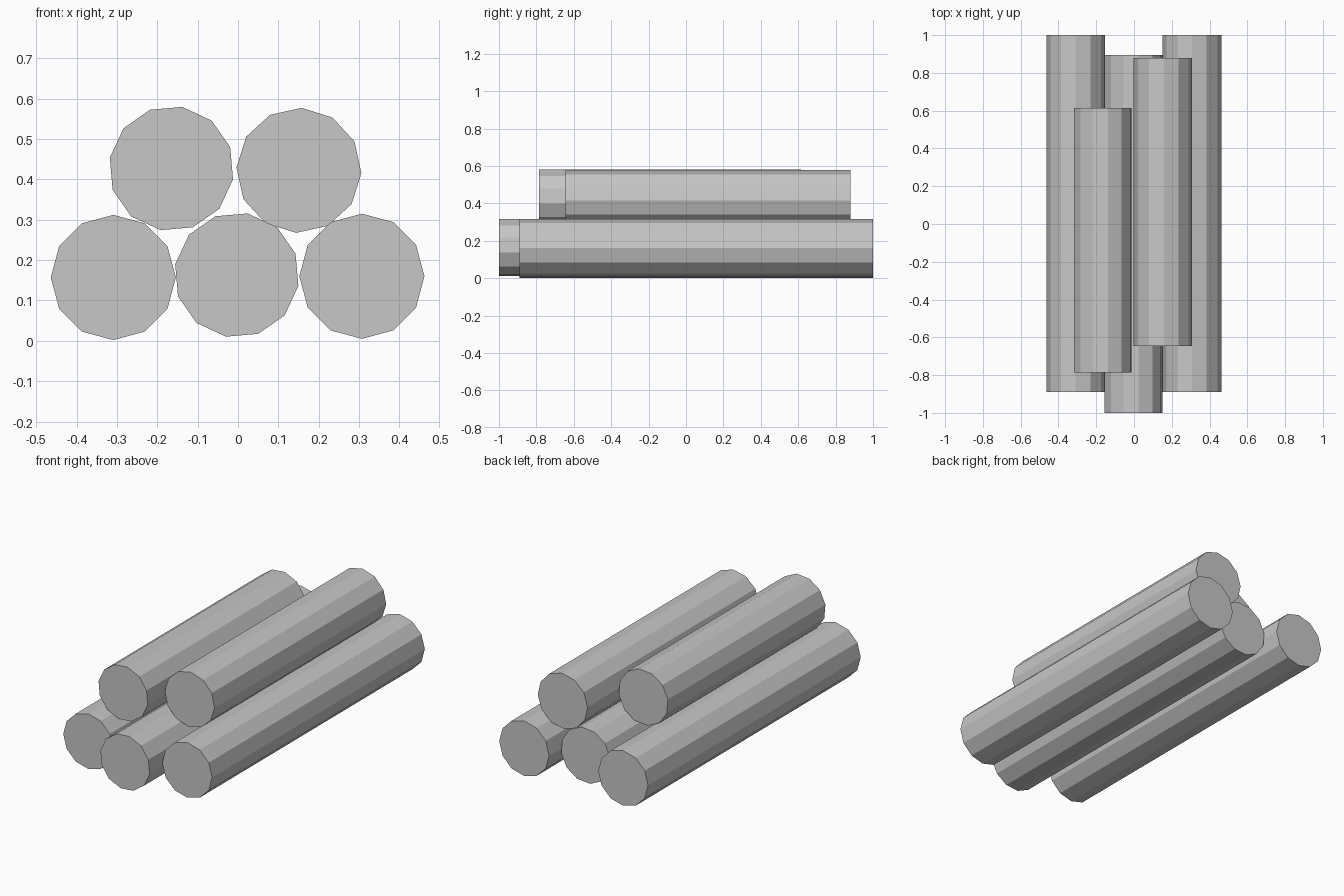
import bpy
from math import radians, pi

cube = bpy.data.objects.get("Cube")
if cube:
    bpy.data.objects.remove(cube, do_unlink=True)

# One plain grey for every log
grey = bpy.data.materials.new("plain_grey")
grey.use_nodes = True
colour = (0.57, 0.57, 0.57, 1)
grey.diffuse_color = colour
bsdf = next(n for n in grey.node_tree.nodes if n.type == 'BSDF_PRINCIPLED')
bsdf.inputs["Base Color"].default_value = colour

RADIUS = 0.155


def log(name, x, z, y_front, y_back, roll=0):
    """Twelve-sided log lying along y, rolled about its own length."""
    bpy.ops.mesh.primitive_cylinder_add(
        vertices=12, radius=RADIUS, depth=y_back - y_front,
        location=(x, (y_front + y_back) / 2, z),
        rotation=(pi / 2, radians(roll), 0))
    obj = bpy.context.object
    obj.name = obj.data.name = name
    obj.data.materials.append(grey)
    bpy.ops.object.shade_flat()


# Bottom row
log("bottom_right_log", -0.309, 0.157, -0.89, 1.0)
log("bottom_middle_log", -0.003, 0.163, -1.0, 0.895, 10)
log("bottom_left_log", 0.307, 0.16, -0.89, 1.0)

# Top row
log("top_right_log", -0.165, 0.427, -0.785, 0.615, 10)
log("top_left_log", 0.151, 0.4225, -0.645, 0.88, 2.5)
